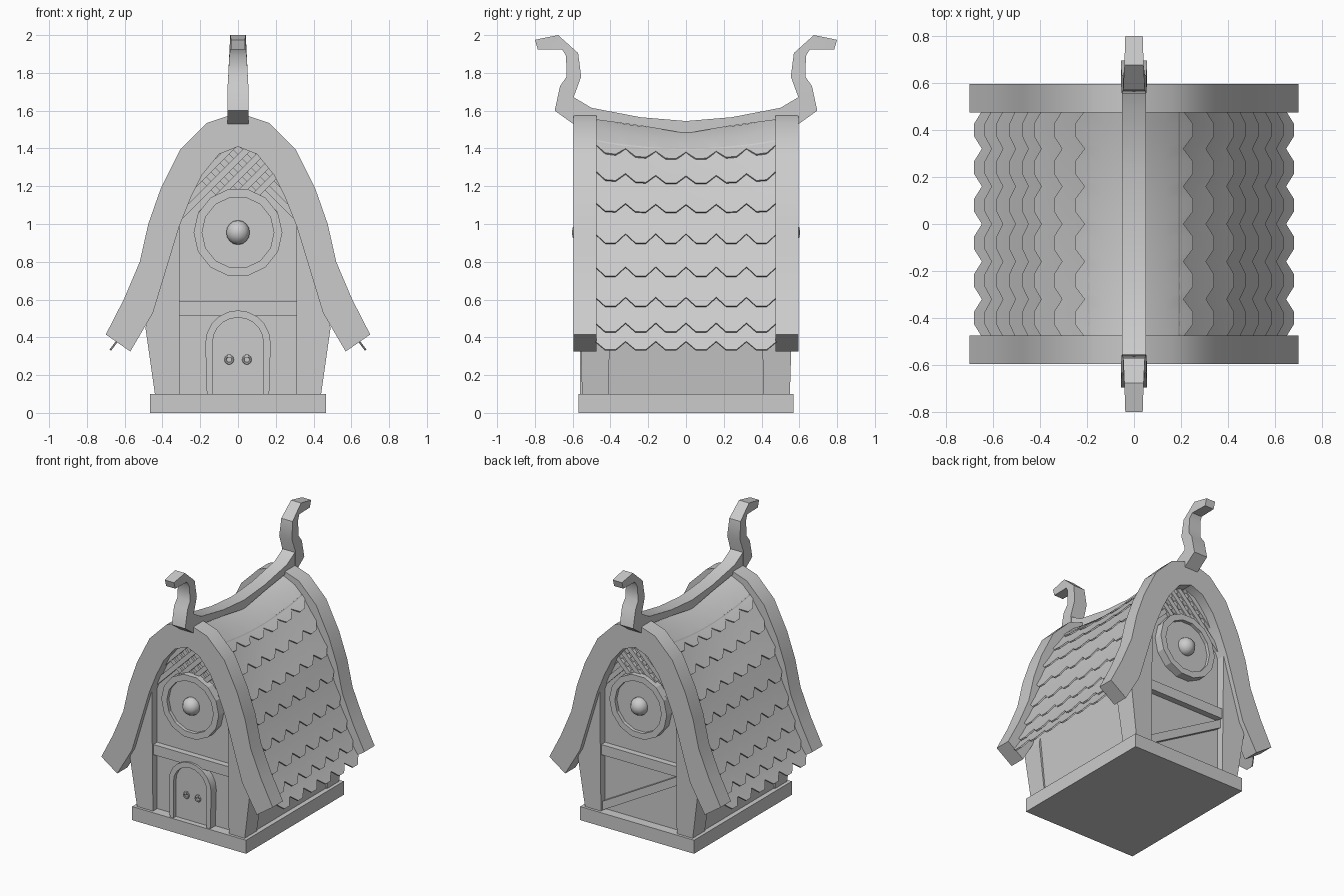
import bpy, bmesh, math

if "Cube" in bpy.data.objects:
    bpy.data.objects.remove(bpy.data.objects["Cube"])


def loft(name, rings, mirror="", closed=False):
    """Skin a row of closed point rings; mirror names axes, e.g. 'xy'."""
    bm = bmesh.new()
    vs = [[bm.verts.new(p) for p in r] for r in rings]
    n = len(rings[0])
    pairs = list(zip(vs, vs[1:])) + ([(vs[-1], vs[0])] if closed else [])
    for a, b in pairs:
        for i in range(n):
            j = (i + 1) % n
            bm.faces.new((a[i], a[j], b[j], b[i]))
    if not closed:
        bm.faces.new(vs[0])
        bm.faces.new(vs[-1])
    bmesh.ops.recalc_face_normals(bm, faces=bm.faces)
    me = bpy.data.meshes.new(name)
    bm.to_mesh(me)
    bm.free()
    ob = bpy.data.objects.new(name, me)
    bpy.context.collection.objects.link(ob)
    if len(rings) > 2 and not closed:
        bpy.ops.object.select_all(action='DESELECT')
        ob.select_set(True)
        bpy.context.view_layer.objects.active = ob
        bpy.ops.object.shade_smooth_by_angle(angle=math.radians(38))
    if mirror:
        m = ob.modifiers.new("Mirror", 'MIRROR')
        m.use_axis = ('x' in mirror, 'y' in mirror, False)
        m.use_mirror_merge = False
    return ob


def prism(name, pts, y0, y1, mirror=""):
    """Extrude an (x, z) outline along y."""
    return loft(name, [[(x, y, z) for x, z in pts] for y in (y0, y1)], mirror)


def box(name, x0, x1, y0, y1, z0, z1, mirror=""):
    return prism(name, [(x0, z0), (x1, z0), (x1, z1), (x0, z1)], y0, y1, mirror)


def band(name, pairs, y0, y1, mirror="", closed=False):
    """Flat strip in the xz plane given (outer, inner) point pairs."""
    return loft(name, [[(a[0], y0, a[1]), (b[0], y0, b[1]), (b[0], y1, b[1]), (a[0], y1, a[1])]
                       for a, b in pairs], mirror, closed)


def circle(r, n, cz, start=0.0, span=2 * math.pi, full=True):
    k = n if full else n - 1
    return [(r * math.cos(start + span * i / k), cz + r * math.sin(start + span * i / k)) for i in range(n)]


# Base slab
box("base", -.465, .465, -.57, .57, 0, .10)

# Gable walls
half = [(.42, .1), (.47, .5), (.40, .85), (.33, 1.06), (.24, 1.25), (.12, 1.41)]
gable = half + [(0, 1.45)] + [(-x, z) for x, z in reversed(half)]
prism("gable_wall", gable, -.50, -.46, "y")

# Side walls leaning outwards
prism("side_wall", [(.40, .1), (.43, .1), (.495, .62), (.465, .62)], -.47, .47, "x")

# Corner posts
post = [(.31, .1), (.44, .1), (.49, .45), (.39, .85), (.31, 1.08)]
loft("corner_post", [[(x, -.55 - .03 * min(z - .1, .5), z) for x, z in post],
                     [(x, -.41 + .02 * min(z - .1, .5), z) for x, z in post]], "xy")

# Cross beams, and a diagonal brace in place of the door at the back
box("cross_beam", -.31, .31, -.545, -.46, .515, .59, "y")
prism("back_brace", [(.31, .10), (.31, .165), (-.31, .515), (-.31, .45)], .49, .53)

# Curved barge boards
board = [((0, 1.59), (0, 1.41)), ((.164, 1.535), (.10, 1.37)), ((.305, 1.395), (.19, 1.26)),
         ((.41, 1.185), (.25, 1.14)), ((.475, 1.0), (.31, .99)), ((.52, .80), (.38, .76)),
         ((.605, .60), (.45, .53)), ((.70, .415), (.57, .325))]
band("barge_board", board, -.595, -.475, "xy")

# Shingle courses with notched lower edges, sagging toward the middle
tips = [(.25, 1.385), (.34, 1.24), (.425, 1.07), (.475, .90), (.53, .725),
        (.585, .565), (.635, .43), (.68, .335)]
TILES, SPAN = 6, .48
for i, tip in enumerate(tips):
    if i == 0:
        top, mid = (0, 1.56), (.13, 1.50)
    else:
        top = (tips[i - 1][0] - .06, tips[i - 1][1] + .06)
        mid = ((top[0] + tip[0]) / 2 - .005, (top[1] + tip[1]) / 2)
    dx, dz = tip[0] - mid[0], tip[1] - mid[1]
    length = math.hypot(dx, dz)
    nx, nz = dz / length * .01, -dx / length * .01    # inward offset
    rings = []
    for k in range(TILES * 3 + 1):
        tile, part = divmod(k, 3)
        y = -SPAN + 2 * SPAN * (tile + (0, .33, .67)[part]) / TILES
        cut = .055 / length if part == 0 else 0
        low = (tip[0] - dx * cut, tip[1] - dz * cut)
        ring = [top, mid, low] + [(max(p[0] + nx, 0), p[1] + nz) for p in (low, mid, top)]
        sag = .045 * (1 - (y / SPAN) ** 2)
        rings.append([(x, y, z - sag * max(0, (z - 1.0) / .45)) for x, z in ring])
    loft("shingle_course_%d" % (i + 1), rings, "x")

# Sagging ridge beam
ridge = [(0, 1.48, 1.545), (.24, 1.52, 1.565), (.50, 1.555, 1.615), (.61, 1.575, 1.68)]
ridge = [(-y, a, b) for y, a, b in reversed(ridge[1:])] + ridge
loft("ridge_beam", [[(-.05, y, a), (.05, y, a), (.05, y, b), (-.05, y, b)] for y, a, b in ridge])

# Curled horns at both ridge ends: outer y z, inner y z, half width
horn = [(.695, 1.60, .59, 1.525, .055), (.667, 1.73, .593, 1.676, .055), (.632, 1.78, .555, 1.78, .052),
        (.635, 1.89, .571, 1.905, .046), (.656, 1.925, .677, 2.0, .041), (.785, 1.925, .80, 1.975, .037)]
loft("ridge_horn", [[(-w, -a, b), (w, -a, b), (w, -c, d), (-w, -c, d)] for a, b, c, d, w in horn], "y")

# Round gable windows with a centre knob
CZ = .955
band("window_ring", list(zip(circle(.235, 14, CZ), circle(.19, 14, CZ))), -.56, -.49, "y", True)
prism("window_disc", circle(.195, 14, CZ), -.535, -.49, "y")
for side in (-1, 1):
    bpy.ops.mesh.primitive_uv_sphere_add(segments=10, ring_count=8, radius=.065, location=(0, side * .54, CZ))
    bpy.context.object.name = "window_knob"
    bpy.ops.object.shade_smooth()

# Diagonal lattice above the windows
for slope in (-1, 1):
    for k in range(5):
        c = 1.06 + .095 * k
        inside = [x for x in (j * .01 - .3 for j in range(61))
                  if 1.04 < c + slope * x < 1.46 - 3.5 * x * x]
        if len(inside) < 4:
            continue
        a, b = inside[0], inside[-1]
        h = .012
        za, zb = c + slope * a, c + slope * b
        y = -.525 if slope > 0 else -.515
        prism("lattice_bar", [(a - h, za + h * slope), (a + h, za - h * slope),
                              (b + h, zb - h * slope), (b - h, zb + h * slope)], y, -.495, "y")


# Arched door, its frame and ring handles
def arch(r, foot):
    return [(foot, .1)] + circle(r, 11, .37, 0, math.pi, False) + [(-foot, .1)]


band("door_frame", list(zip(arch(.173, .165), arch(.135, .135))), -.56, -.49)
prism("door", arch(.137, .137), -.53, -.49)
for s in (-1, 1):
    bpy.ops.mesh.primitive_torus_add(major_segments=10, minor_segments=6, major_radius=.02, minor_radius=.006,
                                     location=(s * .047, -.536, .282), rotation=(math.pi / 2, 0, 0))
    bpy.context.object.name = "door_handle"
    box("handle_mount", s * .047 - .009, s * .047 + .009, -.545, -.525, .29, .308)
